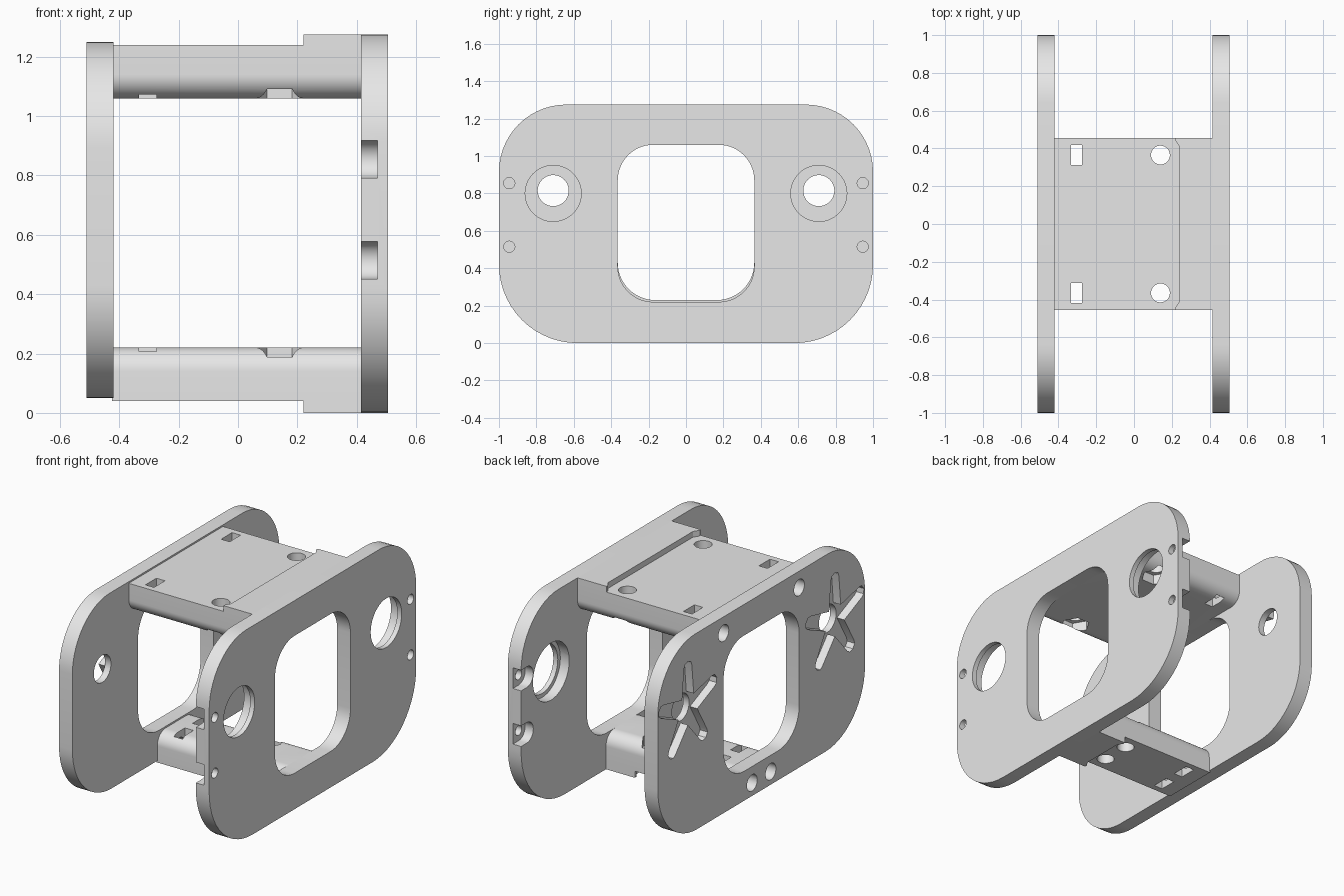
import bpy
import bmesh
from math import sin, cos, pi, radians
from mathutils import Matrix, Vector

cube = bpy.data.objects.get("Cube")
if cube:
    bpy.data.objects.remove(cube, do_unlink=True)

grey = bpy.data.materials.new("light_grey_plastic")
grey.use_nodes = True
grey.diffuse_color = (0.8, 0.8, 0.8, 1)
grey.node_tree.nodes["Principled BSDF"].inputs["Base Color"].default_value = (0.8, 0.8, 0.8, 1)


def circle(a, b, r, n=40, start=0.0):
    return [(a + r * cos(start + 2 * pi * i / n), b + r * sin(start + 2 * pi * i / n)) for i in range(n)]


def box(a0, a1, b0, b1):
    return [(a0, b0), (a1, b0), (a1, b1), (a0, b1)]


def rounded(half, b0, b1, r_low, r_high, n=14):
    """Upright rectangle with separate lower and upper corner radii."""
    pts = []
    for a, b, r, turn in ((half, b0, r_low, 270), (half, b1, r_high, 0),
                          (-half, b1, r_high, 90), (-half, b0, r_low, 180)):
        if r == 0:
            pts.append((a, b))
            continue
        ca = a - r if a > 0 else a + r
        cb = b + r if b == b0 else b - r
        for i in range(n + 1):
            t = radians(turn + 90 * i / n)
            pts.append((ca + r * cos(t), cb + r * sin(t)))
    return pts


def horn(a, b):
    """Five-armed star with tapered, blunt arms."""
    pts = []
    arm = ((0.26, -0.038), (0.282, -0.03), (0.293, 0), (0.282, 0.03), (0.26, 0.038))
    for k in range(5):
        t = radians(90 + 72 * k)
        for u, v in arm:
            pts.append((a + u * cos(t) - v * sin(t), b + u * sin(t) + v * cos(t)))
        pts.append((a + 0.095 * cos(t + pi / 5), b + 0.095 * sin(t + pi / 5)))
    return pts


def prism(name, outline, axis, lo, hi):
    """Extrude an outline along x (outline in y, z) or z (outline in x, y)."""
    bm = bmesh.new()
    place = (lambda p: (lo, p[0], p[1])) if axis == "x" else (lambda p: (p[0], p[1], lo))
    face = bm.faces.new([bm.verts.new(place(p)) for p in outline])
    moved = bmesh.ops.extrude_face_region(bm, geom=[face])["geom"]
    step = Vector((hi - lo, 0, 0)) if axis == "x" else Vector((0, 0, hi - lo))
    bmesh.ops.translate(bm, vec=step, verts=[g for g in moved if isinstance(g, bmesh.types.BMVert)])
    bmesh.ops.recalc_face_normals(bm, faces=bm.faces)
    mesh = bpy.data.meshes.new(name)
    bm.to_mesh(mesh)
    bm.free()
    mesh.materials.append(grey)
    obj = bpy.data.objects.new(name, mesh)
    bpy.context.collection.objects.link(obj)
    return obj


def finish(obj, cuts=()):
    """Cut each (outline, axis, lo, hi) out of the part, then shade it."""
    cutters = []
    for cut in cuts:
        cutter = prism("cutter", *cut)
        cutter.hide_render = True
        cutters.append(cutter)
        mod = obj.modifiers.new("cut", "BOOLEAN")
        mod.operation = "DIFFERENCE"
        mod.solver = "EXACT"
        mod.object = cutter
    if cutters:
        bpy.context.view_layer.update()
        graph = bpy.context.evaluated_depsgraph_get()
        mesh = bpy.data.meshes.new_from_object(obj.evaluated_get(graph))
        obj.modifiers.clear()
        obj.data = mesh
        for cutter in cutters:
            bpy.data.objects.remove(cutter, do_unlink=True)
    bpy.ops.object.select_all(action="DESELECT")
    obj.select_set(True)
    bpy.context.view_layer.objects.active = obj
    bpy.ops.object.shade_smooth_by_angle(angle=radians(30))


SIDES = (-1, 1)
TOP_Y, LOW_Y = 0.365, 0.09      # fastener offsets on each bridge
TOP_Z, LOW_Z = 1.15, 0.13       # screw heights

# Left plate: window, bearing seats, edge nut pockets
cuts = [(rounded(0.365, 0.22, 1.06, 0.19, 0.19), "x", 0.3, 0.6)]
for s in SIDES:
    cuts.append((circle(s * 0.71, 0.8, 0.15), "x", 0.3, 0.6))
    cuts.append((circle(s * 0.71, 0.8, 0.175), "x", 0.3, 0.475))
    for z in (0.515, 0.855):
        cuts.append((circle(s * 0.945, z, 0.03, 20), "x", 0.3, 0.6))
        # round-ended slot open to the plate edge
        arc = [(s * (0.945 + 0.063 * cos(t)), z + 0.063 * sin(t))
               for t in [pi / 2 + pi * i / 16 for i in range(17)]]
        cuts.append((arc + [(s * 1.1, z - 0.063), (s * 1.1, z + 0.063)], "x", 0.3, 0.47))
finish(prism("left_plate", rounded(1, 0, 1.275, 0.42, 0.36), "x", 0.415, 0.505), cuts)

# Right plate: window, star pockets, screw holes
cuts = [(rounded(0.365, 0.23, 1.06, 0.2, 0.19), "x", -0.6, -0.3)]
for s in SIDES:
    cuts.append((horn(s * 0.71, 0.815), "x", -0.6, -0.46))
    cuts.append((circle(s * 0.71, 0.815, 0.083), "x", -0.6, -0.3))
    cuts.append((circle(s * TOP_Y, TOP_Z, 0.05, 28), "x", -0.6, -0.3))
    cuts.append((circle(s * LOW_Y, LOW_Z, 0.05, 28), "x", -0.6, -0.3))
finish(prism("right_plate", rounded(1, 0.05, 1.25, 0.38, 0.36), "x", -0.51, -0.42), cuts)


def bridge(name, half, y, z0, z1, low_r, high_r, pocket, screw_z, slab):
    """Cross piece with bolt holes, hex nut pockets, nut slots and a raised step."""
    cuts = []
    for s in SIDES:
        cuts.append((circle(0.14, s * y, 0.05, 28), "z", z0 - 0.1, z1 + 0.1))
        cuts.append((circle(0.14, s * y, 0.085, 6), "z", *pocket))
        cuts.append((box(-0.333, -0.275, s * y - 0.053, s * y + 0.053), "z", z0 - 0.1, z1 + 0.1))
        cuts.append((circle(s * y, screw_z, 0.05, 28), "x", -0.6, -0.2))
    finish(prism(name, rounded(half, z0, z1, low_r, high_r), "x", -0.425, 0.42), cuts)
    # raised step with chamfered ends beside the left plate
    end = half - 0.045
    outline = [(0.42, -half), (0.22, -half), (0.22, -half + 0.015), (0.24, -end),
               (0.24, end), (0.22, half - 0.015), (0.22, half), (0.42, half)]
    finish(prism(name + "_step", outline, "z", *slab))


bridge("top_bridge", 0.455, TOP_Y, 1.06, 1.24, 0.08, 0, (1.0, 1.12), TOP_Z, (1.235, 1.275))
bridge("bottom_bridge", 0.18, LOW_Y, 0.04, 0.22, 0, 0.08, (0.16, 0.3), LOW_Z, (0, 0.045))
